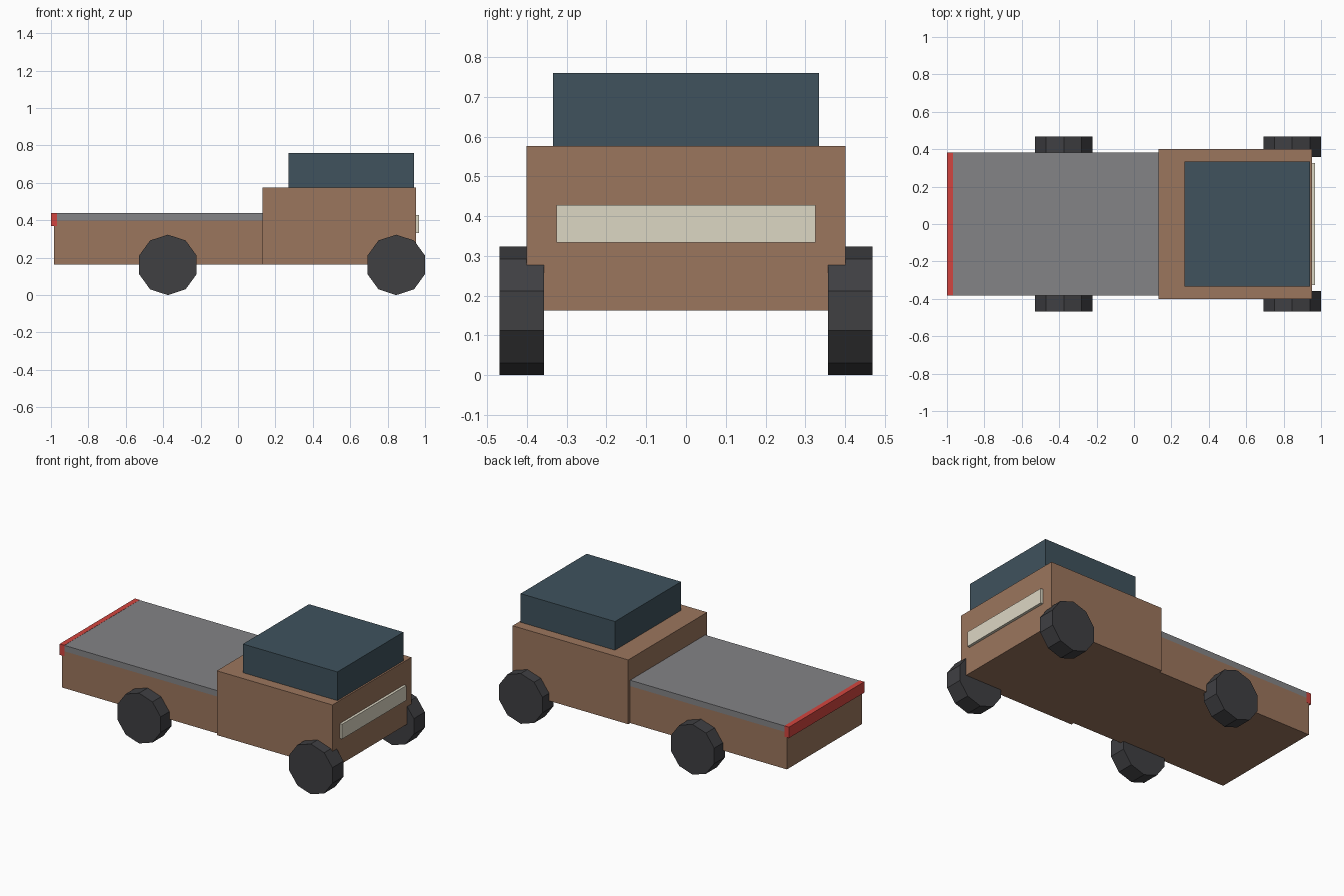
import bpy
from math import pi

if "Cube" in bpy.data.objects:
    bpy.data.objects.remove(bpy.data.objects["Cube"])


def material(name, color):
    m = bpy.data.materials.new(name)
    m.diffuse_color = (*color, 1)
    m.use_nodes = True
    m.node_tree.nodes["Principled BSDF"].inputs["Base Color"].default_value = m.diffuse_color
    return m


brown = material("brown_paint", (0.33, 0.18, 0.11))
glass = material("dark_glass", (0.05, 0.085, 0.11))
grey = material("deck_grey", (0.23, 0.23, 0.24))
rubber = material("rubber", (0.05, 0.05, 0.055))
cream = material("lamp_cream", (0.72, 0.68, 0.55))
red = material("tail_red", (0.65, 0.06, 0.05))


def box(name, x, half_y, z, mat):
    """Box spanning x and z ranges, centred on y = 0."""
    bpy.ops.mesh.primitive_cube_add(size=1, location=(sum(x) / 2, 0, sum(z) / 2))
    o = bpy.context.object
    o.name = name
    o.scale = (x[1] - x[0], 2 * half_y, z[1] - z[0])
    bpy.ops.object.transform_apply(location=False, rotation=False, scale=True)
    o.data.materials.append(mat)


def wheel(name, x, y):
    """Ten-sided wheel with a corner at top and bottom."""
    r = 0.1615
    bpy.ops.mesh.primitive_cylinder_add(vertices=10, radius=r, depth=0.112,
                                        location=(x, y, r), rotation=(pi / 2, 0, 0))
    o = bpy.context.object
    o.name = name
    o.data.materials.append(rubber)


# Body
box("cab", (0.13, 0.952), 0.401, (0.163, 0.576), brown)
box("cab_windows", (0.27, 0.941), 0.335, (0.576, 0.76), glass)
box("bed", (-0.984, 0.13), 0.381, (0.163, 0.40), brown)
box("bed_deck", (-0.984, 0.13), 0.381, (0.40, 0.438), grey)

# Lights
box("headlight_bar", (0.935, 0.969), 0.326, (0.333, 0.428), cream)
box("tail_light_bar", (-1.0, -0.967), 0.382, (0.369, 0.439), red)

# Wheels
for end, x in (("rear", -0.375), ("front", 0.846)):
    for side, y in (("right", -0.413), ("left", 0.413)):
        wheel(f"{end}_{side}_wheel", x, y)
